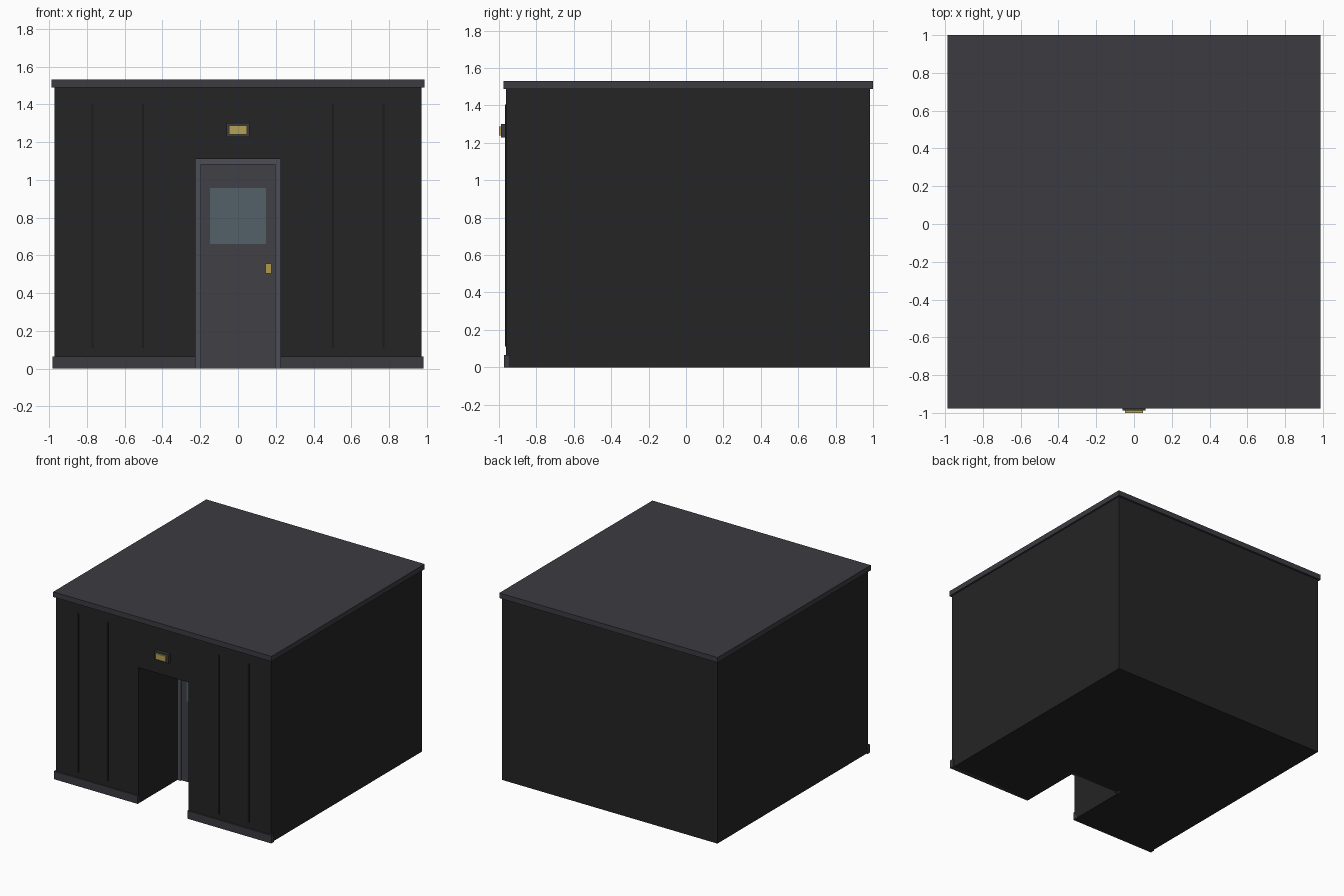
import bpy

if "Cube" in bpy.data.objects:
    bpy.data.objects.remove(bpy.data.objects["Cube"])


def material(name, rgb):
    m = bpy.data.materials.new(name)
    m.diffuse_color = (*rgb, 1)
    m.use_nodes = True
    m.node_tree.nodes["Principled BSDF"].inputs["Base Color"].default_value = m.diffuse_color
    return m


WALL = material("wall_black", (0.018, 0.018, 0.019))
SEAM = material("seam_black", (0.011, 0.011, 0.012))
TRIM = material("trim_grey", (0.045, 0.043, 0.052))
FRAME = material("frame_grey", (0.075, 0.076, 0.095))
DOOR = material("door_grey", (0.052, 0.053, 0.062))
GLASS = material("glass_blue", (0.085, 0.12, 0.14))
BRASS = material("brass", (0.45, 0.32, 0.07))
LAMP = material("lamp_yellow", (0.46, 0.36, 0.09))


def box(name, x, y, z, mat):
    """Box from (min, max) ranges on each axis."""
    bpy.ops.mesh.primitive_cube_add(size=1)
    ob = bpy.context.object
    ob.name = name
    for v in ob.data.vertices:
        v.co = [r[0] if c < 0 else r[1] for c, r in zip(v.co, (x, y, z))]
    if mat:
        ob.data.materials.append(mat)
    return ob


def mirrored(name, x, y, z, mat):
    box(name + "_right", x, y, z, mat)
    box(name + "_left", (-x[1], -x[0]), y, z, mat)


# Solid block with a deep door recess cut from the front
FRONT = -0.963
body = box("building_body", (-0.973, 0.973), (FRONT, 0.984), (0, 1.488), WALL)
cutter = box("recess_cutter", (-0.225, 0.225), (-1.2, -0.44), (-0.2, 1.11), None)
cutter.hide_render = True
mod = body.modifiers.new("recess", 'BOOLEAN')
mod.operation = 'DIFFERENCE'
mod.solver = 'EXACT'
mod.object = cutter
bpy.context.view_layer.objects.active = body
bpy.ops.object.modifier_apply(modifier=mod.name)
bpy.data.objects.remove(cutter, do_unlink=True)

# Roof slab and front skirting
box("roof_slab", (-0.987, 0.987), (-0.976, 1.0), (1.488, 1.53), TRIM)
mirrored("skirting", (0.225, 0.983), (-0.974, -0.94), (0, 0.065), TRIM)

# Vertical panel seams on the front wall
for i, x in enumerate((0.503, 0.77)):
    mirrored(f"panel_seam_{i + 1}", (x - 0.006, x + 0.006),
             (FRONT - 0.006, FRONT + 0.01), (0.11, 1.405), SEAM)

# Door frame, leaf, window and handle at the back of the recess
mirrored("door_jamb", (0.195, 0.225), (-0.46, -0.42), (0, 1.11), FRAME)
box("door_lintel", (-0.195, 0.195), (-0.46, -0.42), (1.082, 1.11), FRAME)
box("door_leaf", (-0.195, 0.195), (-0.448, -0.42), (0, 1.082), DOOR)
box("door_window", (-0.147, 0.147), (-0.453, -0.43), (0.66, 0.957), GLASS)
box("door_handle", (0.145, 0.178), (-0.475, -0.44), (0.505, 0.557), BRASS)

# Lamp above the door
box("lamp_housing", (-0.062, 0.062), (-0.988, -0.95), (1.228, 1.3), TRIM)
box("lamp_panel", (-0.047, 0.047), (-1.0, -0.98), (1.24, 1.288), LAMP)
